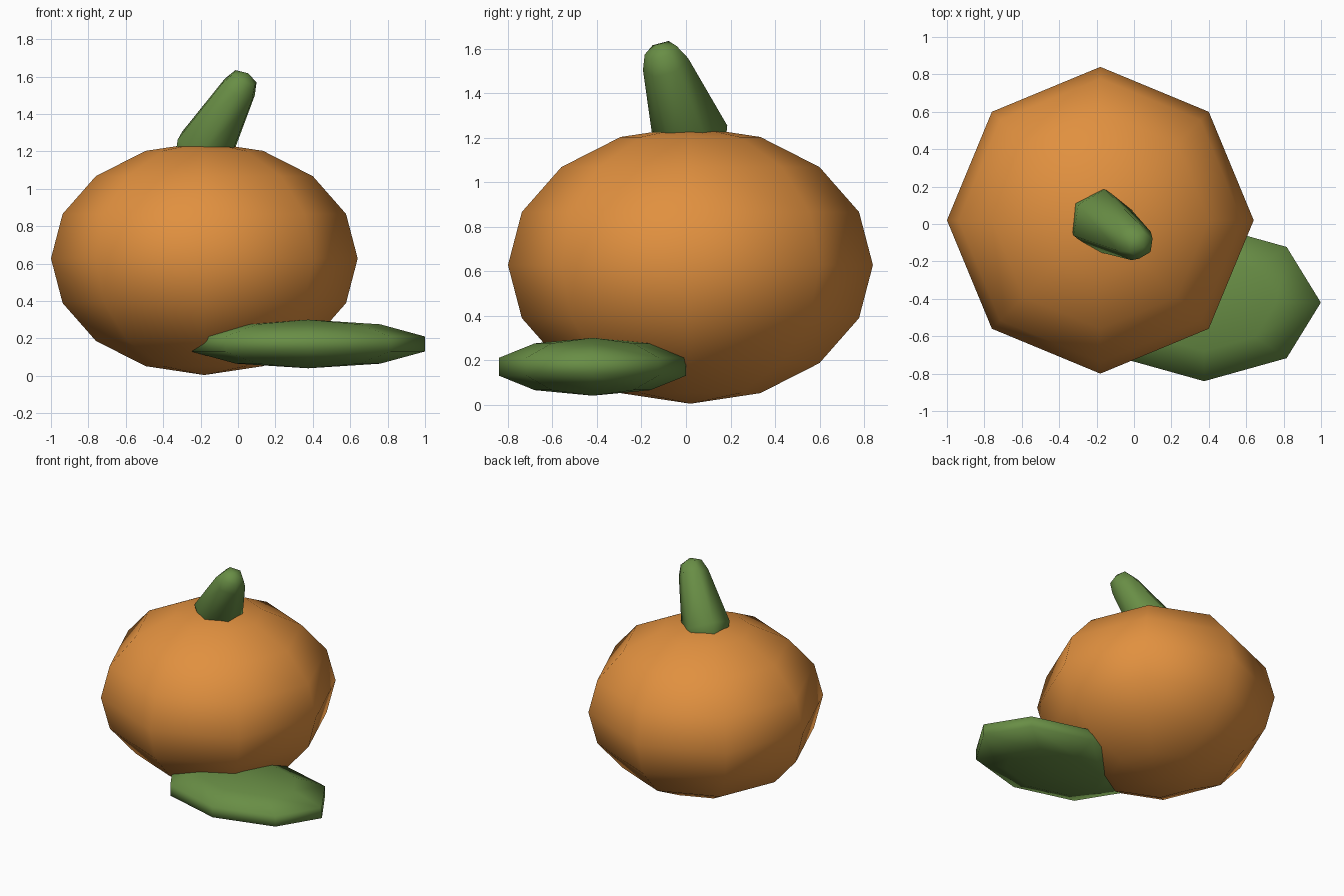
import bpy, bmesh, math
from mathutils import Vector

if "Cube" in bpy.data.objects:
    bpy.data.objects.remove(bpy.data.objects["Cube"])


def material(name, color):
    m = bpy.data.materials.new(name)
    m.diffuse_color = (*color, 1.0)
    m.use_nodes = True
    m.node_tree.nodes["Principled BSDF"].inputs["Base Color"].default_value = m.diffuse_color
    return m


orange = material("pumpkin orange", (0.75, 0.28, 0.05))
green = material("stem green", (0.14, 0.27, 0.06))


def finish(name, bm, mat):
    bmesh.ops.recalc_face_normals(bm, faces=bm.faces)
    for f in bm.faces:
        f.smooth = True
    mesh = bpy.data.meshes.new(name)
    bm.to_mesh(mesh)
    bm.free()
    mesh.materials.append(mat)
    obj = bpy.data.objects.new(name, mesh)
    bpy.context.collection.objects.link(obj)
    return obj


def ellipsoid(name, center, radii, rings, mat):
    bm = bmesh.new()
    bmesh.ops.create_uvsphere(bm, u_segments=8, v_segments=rings, radius=1.0)
    bmesh.ops.scale(bm, vec=radii, verts=bm.verts)
    bmesh.ops.translate(bm, vec=center, verts=bm.verts)
    return finish(name, bm, mat)


def tapered_capsule(name, start, r0, end, r1, sides, mat):
    """Round-ended taper; each end is half of a four-ring sphere."""
    start, end = Vector(start), Vector(end)
    axis = (end - start).normalized()
    u = Vector((0, 1, 0))
    u = (u - axis * u.dot(axis)).normalized()
    v = axis.cross(u)
    h = math.sqrt(0.5)
    profile = [(start - axis * r0 * h, r0 * h), (start, r0),
               (end, r1), (end + axis * r1 * h, r1 * h)]
    bm = bmesh.new()
    rings = []
    for c, r in profile:
        angles = [2 * math.pi * k / sides for k in range(sides)]
        rings.append([bm.verts.new(c + (u * math.cos(a) + v * math.sin(a)) * r)
                      for a in angles])
    bottom = bm.verts.new(start - axis * r0)
    top = bm.verts.new(end + axis * r1)
    for k in range(sides):
        n = (k + 1) % sides
        for a, b in zip(rings, rings[1:]):
            bm.faces.new((a[k], a[n], b[n], b[k]))
        bm.faces.new((bottom, rings[0][n], rings[0][k]))
        bm.faces.new((top, rings[-1][k], rings[-1][n]))
    return finish(name, bm, mat)


# Eight-sided squashed body
ellipsoid("pumpkin_body", (-0.18, 0.02, 0.627), (0.82, 0.82, 0.623), 8, orange)

# Flat leaf lying at the front right
ellipsoid("leaf", (0.375, -0.42, 0.17), (0.656, 0.442, 0.13), 5, green)

# Leaning six-sided stem
tapered_capsule("stem", (-0.18, 0.02, 1.21), 0.173,
                (0.002, -0.092, 1.53), 0.106, 6, green)
